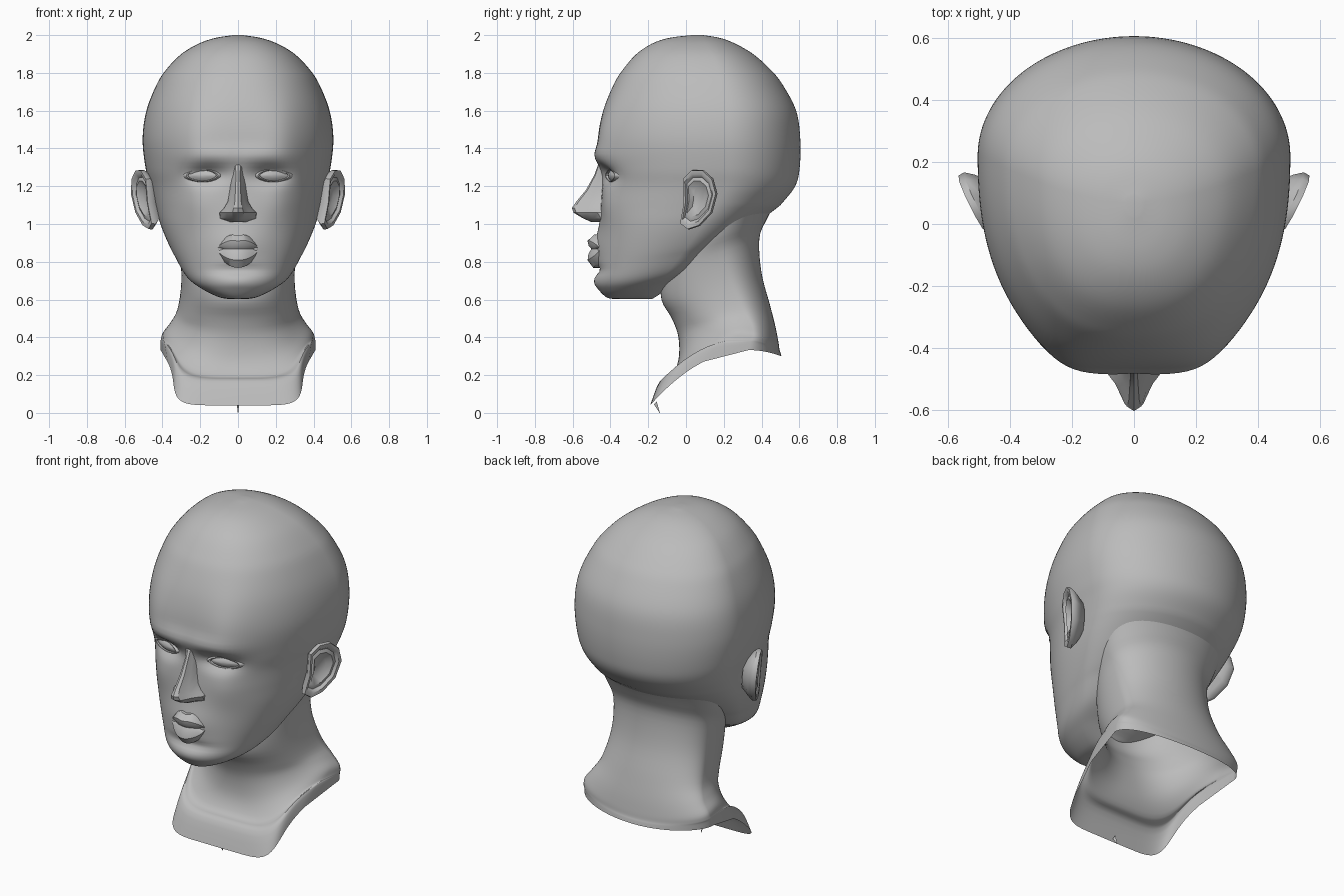
import bpy, bmesh
from math import sin, cos, pi, exp, radians, copysign

old = bpy.data.objects.get("Cube")
if old:
    bpy.data.objects.remove(old, do_unlink=True)

GREY = (0.5, 0.5, 0.5, 1)
clay = bpy.data.materials.new("grey_clay")
clay.use_nodes = True
clay.diffuse_color = GREY
clay.node_tree.nodes["Principled BSDF"].inputs["Base Color"].default_value = GREY


def loft(name, rings, cap_start=True, cap_end=True, angle=40):
    """Skin a list of closed rings with quads."""
    bm = bmesh.new()
    loops = [[bm.verts.new(p) for p in ring] for ring in rings]
    for a, b in zip(loops, loops[1:]):
        for i in range(len(a)):
            j = (i + 1) % len(a)
            bm.faces.new((a[i], a[j], b[j], b[i]))
    if cap_start:
        bm.faces.new(loops[0])
    if cap_end:
        bm.faces.new(loops[-1])
    bmesh.ops.recalc_face_normals(bm, faces=bm.faces)
    mesh = bpy.data.meshes.new(name)
    bm.to_mesh(mesh)
    bm.free()
    mesh.materials.append(clay)
    obj = bpy.data.objects.new(name, mesh)
    bpy.context.collection.objects.link(obj)
    bpy.ops.object.select_all(action="DESELECT")
    obj.select_set(True)
    bpy.context.view_layer.objects.active = obj
    bpy.ops.object.shade_smooth_by_angle(angle=radians(angle))


def spline(a, b, c, d, t):
    """Catmull-Rom value between b and c."""
    return b + t / 2 * (c - a + t * (2 * a - 5 * b + 4 * c - d + t * (3 * (b - c) + d - a)))


def smooth_rows(rows, steps):
    """Fill in extra rows between the rows of a profile table."""
    out = []
    last = len(rows) - 1
    for i in range(last):
        near = [rows[min(max(k, 0), last)] for k in range(i - 1, i + 3)]
        for n in range(steps):
            out.append([spline(*column, n / steps) for column in zip(*near)])
    out.append(rows[last])
    return out


def section(front, back, width, power, widest, count):
    """Egg-shaped plan: widest behind the middle, squarer at the front."""
    middle = front + widest * (back - front)
    pts = []
    for i in range(count):
        a = 2 * pi * i / count
        p = power if sin(a) < 0 else 2
        x = copysign(abs(cos(a)) ** (2 / p), cos(a)) * width
        y = copysign(abs(sin(a)) ** (2 / p), sin(a))
        y = middle + y * (back - middle if y > 0 else middle - front)
        pts.append((x, y, (y - front) / (back - front)))
    return pts


def bump(x, z, cx, cz, sx, sz):
    return exp(-((x - cx) / sx) ** 2 - ((z - cz) / sz) ** 2)


def face_relief(x, z):
    """Forward (negative) and backward relief of the face."""
    x = abs(x)
    return (0.058 * bump(x, z, 0.17, 1.26, 0.1, 0.05)      # eye socket
            - 0.024 * bump(x, z, 0.08, 1.36, 0.2, 0.05)    # brow
            - 0.03 * bump(x, z, 0.24, 1.4, 0.12, 0.25)     # flat forehead
            - 0.015 * bump(x, z, 0.22, 1.1, 0.1, 0.1)      # cheek
            - 0.02 * bump(x, z, 0, 0.89, 0.13, 0.09)       # muzzle
            + 0.02 * bump(x, z, 0, 0.755, 0.14, 0.025)     # chin groove
            - 0.012 * bump(x, z, 0, 0.69, 0.1, 0.05))      # chin


# Head: height, front, back, half width
HEAD = [
    (0.603, -0.38, -0.18, 0.05), (0.612, -0.42, -0.14, 0.11), (0.65, -0.455, -0.05, 0.2),
    (0.7, -0.475, 0.1, 0.275), (0.8, -0.465, 0.22, 0.335), (0.9, -0.46, 0.32, 0.38),
    (1, -0.455, 0.41, 0.415), (1.1, -0.45, 0.5, 0.44), (1.2, -0.445, 0.578, 0.465),
    (1.3, -0.455, 0.602, 0.49), (1.45, -0.465, 0.605, 0.505), (1.6, -0.438, 0.583, 0.485),
    (1.74, -0.382, 0.51, 0.43), (1.82, -0.332, 0.445, 0.378), (1.9, -0.262, 0.355, 0.3),
    (1.955, -0.18, 0.26, 0.208), (1.985, -0.09, 0.18, 0.12), (2, 0.03, 0.09, 0.025)]
rings = []
for z, front, back, width in smooth_rows(HEAD, 6):
    lift = 0.3 * max(0, 1.1 - z) * min(1, max(0, (back + 0.18) / 0.4))
    ring = []
    for x, y, u in section(front, back, width, 2.3, 0.64, 128):
        h = z + lift * u * u
        ring.append((x, y + (face_relief(x, h) if y < -0.1 else 0), h))
    rings.append(ring)
loft("head", rings)

# Neck: front y and z, back y and z, half width, side rise, squareness, widest place
NECK = [
    (-0.05, 0.97, 0.48, 1.12, 0.37, 0, 2, 0.5), (-0.1, 0.86, 0.425, 1.02, 0.345, 0, 2, 0.55),
    (-0.13, 0.74, 0.388, 0.92, 0.31, 0, 2.2, 0.62),
    (-0.13, 0.6, 0.4, 0.74, 0.3, 0, 2.2, 0.68), (-0.075, 0.5, 0.445, 0.57, 0.32, 0, 2.2, 0.72),
    (-0.04, 0.4, 0.475, 0.45, 0.36, 0.05, 2.3, 0.75),
    (-0.04, 0.28, 0.49, 0.37, 0.4, 0.1, 2.8, 0.75),
    (-0.08, 0.195, 0.495, 0.335, 0.41, 0.12, 4, 0.75),
    (-0.14, 0.165, 0.5, 0.32, 0.412, 0.125, 5, 0.75),
    (-0.19, 0.04, 0.505, 0.3, 0.412, 0.13, 7, 0.75)]
rings = []
for fy, fz, by, bz, width, rise, power, widest in smooth_rows(NECK, 4):
    ring = []
    for x, y, u in section(fy, by, width, power, widest, 96):
        waist = 1 - 1.15 * rise * exp(-((u - 0.2) / 0.3) ** 2)
        ring.append((x * waist, y, fz + (bz - fz) * u + rise * 4 * u * (1 - u)))
    rings.append(ring)
loft("neck", rings, cap_end=False)

# Small point under the front edge of the neck
loft("neck_point", [[(-0.006, -0.17, 0.045), (0.006, -0.17, 0.045), (0, -0.155, 0.06)],
                    [(-0.001, -0.14, 0), (0.001, -0.14, 0), (0, -0.138, 0.001)]])

# Nose: height, ridge, half width
NOSE = [(1.33, -0.46, 0.05), (1.26, -0.485, 0.035), (1.18, -0.53, 0.045), (1.12, -0.58, 0.055),
        (1.085, -0.604, 0.075), (1.06, -0.595, 0.1), (1.03, -0.545, 0.098), (1.01, -0.5, 0.06)]
PLAN = [(1, 0), (0.97, 0.35), (0.6, 0.6), (0.3, 0.93)]
PLAN += [(0, 1)] + [(-x, d) for x, d in reversed(PLAN)]
BASE = -0.4
loft("nose", [[(x * w, BASE + d * (tip - BASE), z) for x, d in PLAN]
              for z, tip, w in NOSE], angle=30)


def lip(name, line, height, dip):
    rings = []
    for i in range(17):
        s = i / 8 - 1
        full = 1 - s * s
        edge = line + height * (full ** 0.7 + 0.05) - dip * exp(-(s / 0.2) ** 2)
        front = -0.455 - 0.066 * full
        rings.append([(0.11 * s, y, z) for y, z in (
            (-0.4, edge), (front + 0.03, edge), (front, line + (edge - line) * 0.6),
            (front + 0.005, line + (edge - line) * 0.25), (front + 0.02, line), (-0.4, line))])
    loft(name, rings)


lip("upper_lip", 0.868, 0.078, 0.012)
lip("lower_lip", 0.868, -0.095, 0)

# Ear outline in side view, and its nested rings: scale, outward offset
EAR = [(-0.015, 1.24), (0.03, 1.285), (0.09, 1.285), (0.14, 1.24), (0.162, 1.16),
       (0.135, 1.06), (0.07, 0.99), (0.01, 0.97), (-0.03, 1), (-0.01, 1.11)]
EAR_RINGS = [(0.55, -0.07), (0.85, -0.035), (1, -0.012), (0.98, 0.008), (0.84, 0.008),
             (0.74, -0.006), (0.6, 0), (0.35, -0.02)]
# Eye: almond scale and depth from lid to eyeball
EYE_RINGS = [(1.5, -0.36), (1.25, -0.392), (1.08, -0.403), (0.98, -0.401), (0.95, -0.391),
             (0.6, -0.4), (0.2, -0.405)]

for side, label in ((1, "left"), (-1, "right")):
    rings = []
    for scale, out in EAR_RINGS:
        ring = []
        for y, z in EAR:
            y, z = 0.055 + (y - 0.055) * scale, 1.14 + (z - 1.14) * scale
            x = 0.462 + 0.5 * (y + 0.03) + 0.1 * (z - 1.14) + out
            ring.append((side * x, y - out * 0.4, z))
        rings.append(ring)
    loft(label + "_ear", rings, angle=45)

    rings = []
    for scale, depth in EYE_RINGS:
        ring = []
        for i in range(24):
            a = 2 * pi * i / 24
            x = 0.19 + 0.078 * scale * cos(a)
            z = 1.257 + 0.03 * scale * sin(a) * (0.6 + 0.4 * abs(sin(a)))
            ring.append((side * x, depth + 0.3 * (x - 0.19), z))
        rings.append(ring)
    loft(label + "_eye", rings)
